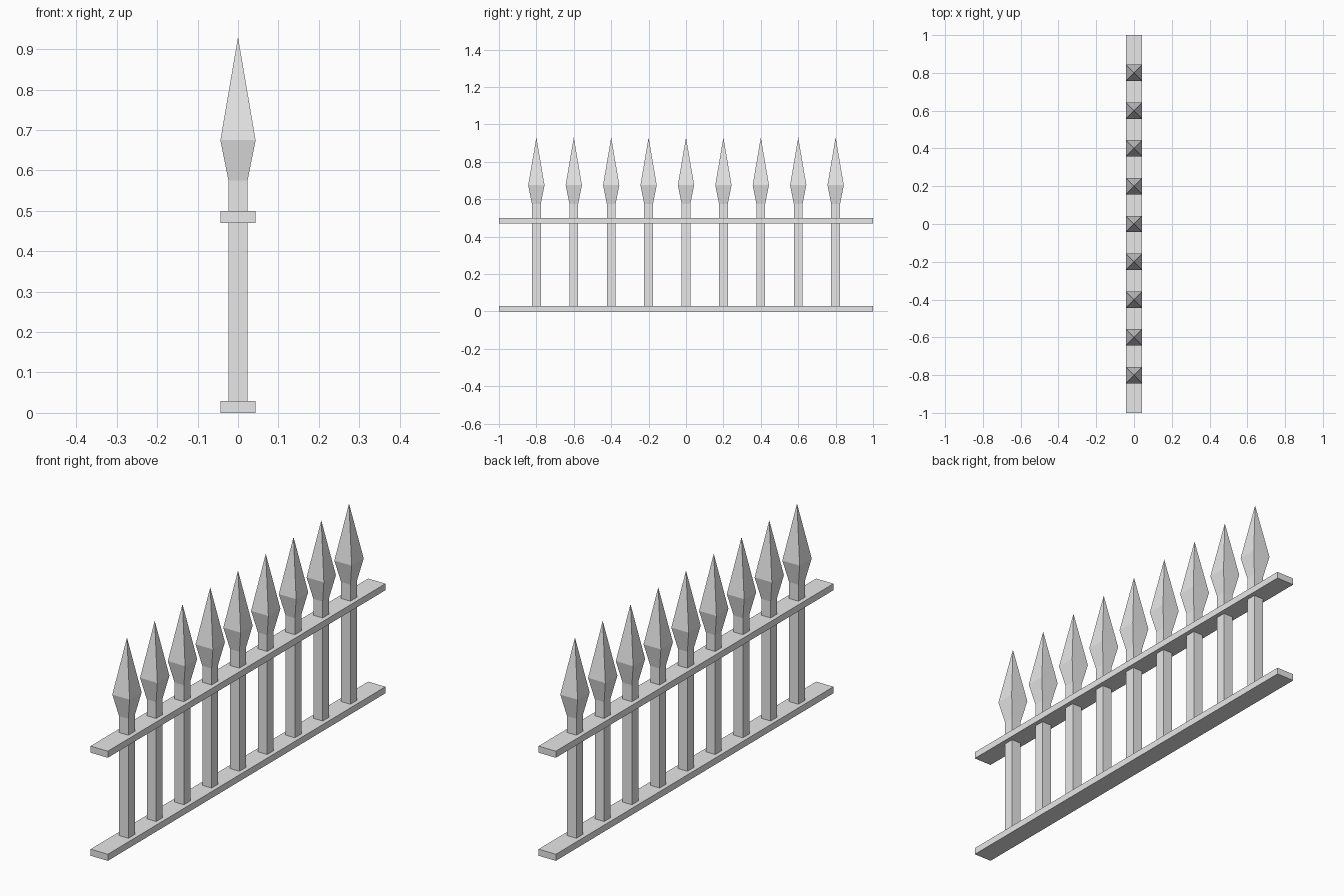
import bpy
import bmesh

RAIL_HALF = 0.0435
POST_HALF = 0.0235

cube = bpy.data.objects.get("Cube")
if cube:
    bpy.data.objects.remove(cube, do_unlink=True)

grey = bpy.data.materials.new("light_grey")
grey.use_nodes = True
grey.diffuse_color = (0.8, 0.8, 0.8, 1)
grey.node_tree.nodes["Principled BSDF"].inputs["Base Color"].default_value = (0.8, 0.8, 0.8, 1)


def square_column(name, profile, y=0.0, half_length=None):
    """Stack square rings given as (half width, height); zero width makes a point."""
    bm = bmesh.new()
    rings = []
    for w, z in profile:
        d = half_length or w
        corners = [(-w, -d), (w, -d), (w, d), (-w, d)] if w else [(0, 0)]
        rings.append([bm.verts.new((cx, cy, z)) for cx, cy in corners])
    for low, high in zip(rings, rings[1:]):
        for i in range(4):
            j = (i + 1) % 4
            top = [high[j], high[i]] if len(high) == 4 else [high[0]]
            bm.faces.new([low[i], low[j]] + top)
    bm.faces.new(rings[0][::-1])
    if len(rings[-1]) == 4:
        bm.faces.new(rings[-1])
    mesh = bpy.data.meshes.new(name)
    bm.to_mesh(mesh)
    bm.free()
    mesh.materials.append(grey)
    obj = bpy.data.objects.new(name, mesh)
    obj.location.y = y
    bpy.context.collection.objects.link(obj)
    return obj


# Two flat rails running the length of the fence
for name, z in (("bottom_rail", 0.0), ("top_rail", 0.47)):
    square_column(name, [(RAIL_HALF, z), (RAIL_HALF, z + 0.03)], half_length=1.0)

# Nine square posts, each flaring into a pointed spearhead
spear = [(POST_HALF, 0.015), (POST_HALF, 0.575), (RAIL_HALF, 0.675), (0, 0.93)]
for i in range(9):
    square_column(f"spear_post_{i + 1}", spear, y=(i - 4) * 0.2)
